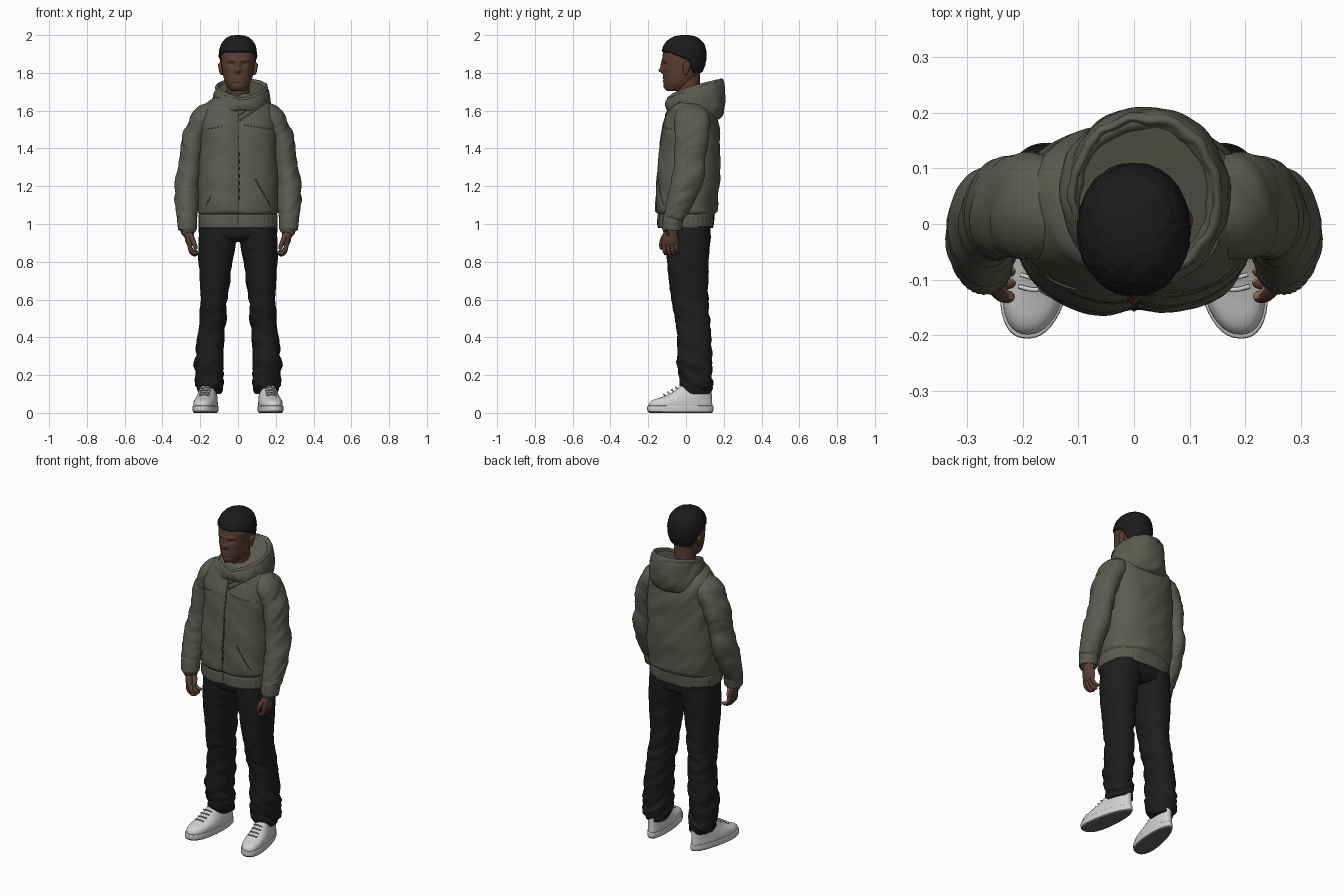
import bpy, bmesh, math
from math import sin, cos, pi, exp
from mathutils import Vector, noise
from mathutils.bvhtree import BVHTree


def material(name, r, g, b):
    m = bpy.data.materials.new(name)
    m.diffuse_color = (r, g, b, 1)
    return m


FABRIC = material("olive grey fabric", .105, .105, .084)
DENIM = material("black denim", .012, .012, .013)
HAIR = material("black hair", .011, .011, .011)
SKIN = material("brown skin", .105, .05, .033)
PALM = material("pink palm", .42, .21, .15)
SHOE = material("white leather", .64, .64, .63)
SOLE = material("grey sole", .12, .12, .12)
ZIP = material("dark zip", .03, .03, .027)


def smooth_path(rows, steps):
    """Catmull-Rom through rows of numbers."""
    rows = [tuple(r) + (0,) * (6 - len(r)) for r in rows]
    out = []
    for i in range(len(rows) - 1):
        a, b, c, d = (rows[max(i - 1, 0)], rows[i], rows[i + 1], rows[min(i + 2, len(rows) - 1)])
        for k in range(steps):
            t = k / steps
            out.append([.5 * (2 * q + (r - p) * t + (2 * p - 5 * q + 4 * r - s) * t * t
                              + (3 * q - p - 3 * r + s) * t ** 3) for p, q, r, s in zip(a, b, c, d)])
    return out + [list(rows[-1])]


def loft(name, rows, mats, seg=48, steps=6, e=2.0, follow=False, deform=None, rule=None, mirror=False):
    """Skin of rounded rings (cx, cy, cz, rx, ry, back lift); follow tilts the rings along the path."""
    rings = smooth_path(rows, steps)
    centres = [Vector(r[:3]) for r in rings]
    bm = bmesh.new()
    grid = []
    for i, r in enumerate(rings):
        t = Vector((0, 0, 1))
        if follow:
            t = (centres[min(i + 1, len(rings) - 1)] - centres[max(i - 1, 0)]).normalized()
        v = (Vector((0, 1, 0)) - t * t.y).normalized()
        u = v.cross(t)
        loop = []
        for j in range(seg):
            a = 2 * pi * j / seg
            c, s = cos(a), sin(a)
            d = (u * math.copysign(abs(c) ** (2 / e), c) * max(r[3], .001)
                 + v * math.copysign(abs(s) ** (2 / e), s) * max(r[4], .001))
            p = centres[i] + d
            p.z += r[5] * ((1 + s) / 2) ** .6
            loop.append(bm.verts.new(deform(p, d.normalized()) if deform else p))
        grid.append(loop)
    for a, b in zip(grid, grid[1:]):
        for j in range(seg):
            k = (j + 1) % seg
            bm.faces.new((a[j], a[k], b[k], b[j]))
    bm.faces.new(grid[0][::-1])
    bm.faces.new(grid[-1])
    bm.normal_update()
    for f in bm.faces:
        f.smooth = len(f.verts) == 4
        if rule:
            f.material_index = rule(f)
    me = bpy.data.meshes.new(name)
    bm.to_mesh(me)
    bm.free()
    for m in mats:
        me.materials.append(m)
    ob = bpy.data.objects.new(name, me)
    bpy.context.collection.objects.link(ob)
    if mirror:
        ob.modifiers.new("mirror", "MIRROR").use_mirror_merge = False
    return ob


def span(z, y0, y1, rx, cx=0, lift=0):
    """Ring at height z reaching from y0 (front) to y1 (back)."""
    return (cx, (y0 + y1) / 2, z, rx, (y1 - y0) / 2, lift)


def folds(amp, f, fz, slant=0):
    """Cloth creases: stretched noise pushing along the ring direction."""
    def move(p, n):
        q = Vector((p.x * f, p.y * f, p.z * fz + (p.x + p.y) * slant))
        return p + n * amp * (noise.noise(q) + .4 * noise.noise(q * 2.1))
    return move


# Hoodie body with ribbed hem and a shallow groove down the front
def body_shape(p, n):
    q = folds(.011 if p.z > 1.06 else .002, 5, 9, 6)(p, n)
    if n.y < 0:
        q.y += .012 * exp(-(p.x / .03) ** 2)
    if p.z < 1.045:
        q += n * .0015 * sin(math.atan2(n.y, n.x) * 48)
    return q


body = loft("hoodie_body", [
    span(.978, -.142, .135, .198), span(.985, -.153, .145, .208), span(1.04, -.153, .15, .209),
    span(1.052, -.15, .15, .206), span(1.075, -.16, .162, .214), span(1.2, -.16, .176, .214),
    span(1.35, -.15, .18, .208), span(1.48, -.137, .178, .207), span(1.56, -.116, .168, .203),
    span(1.62, -.096, .15, .182), span(1.66, -.08, .13, .14), span(1.69, -.05, .1, .08)],
    [FABRIC], seg=144, e=2.4, deform=body_shape)

# Sleeves and cuffs
loft("sleeve", [
    (.11, .03, 1.595, .055, .08), (.175, .032, 1.562, .068, .095), (.222, .032, 1.48, .066, .094),
    (.244, .025, 1.38, .061, .086), (.264, .01, 1.25, .064, .082), (.273, -.022, 1.14, .062, .072),
    (.272, -.05, 1.065, .058, .063), (.271, -.064, 1.035, .053, .057), (.271, -.067, 1.025, .044, .047)],
    [FABRIC], seg=64, steps=8, follow=True, deform=folds(.013, 6, 15, -9), mirror=True)
loft("cuff", [(.271, -.064, 1.04, .045, .048), (.27, -.067, 1.03, .052, .054), (.268, -.074, .985, .05, .052),
              (.267, -.076, .97, .048, .05), (.267, -.076, .968, .038, .04)],
     [FABRIC], seg=96, follow=True, mirror=True,
     deform=lambda p, n: p + n * .001 * sin(math.atan2(n.y, n.x) * 32))

# Hood lying on the shoulders, open at the neck and higher behind
loft("hood", [
    span(1.595, -.08, .13, .12, .005, -.05), span(1.605, -.104, .185, .148, .015, -.045),
    span(1.625, -.112, .206, .153, .02, 0), span(1.645, -.108, .206, .147, .02, .06),
    span(1.658, -.095, .196, .134, .02, .098), span(1.656, -.08, .172, .118, .018, .104),
    span(1.635, -.066, .15, .102, .016, .085), span(1.6, -.055, .11, .08, .01, .06)],
    [FABRIC], seg=96, deform=folds(.009, 9, 12, 8))
# Raised hem along the hood opening
loft("hood_rim", [
    span(1.652, -.101, .2, .138, .02, .092), span(1.664, -.098, .198, .137, .02, .1),
    span(1.668, -.089, .187, .127, .02, .102), span(1.655, -.08, .175, .118, .018, .1)],
    [FABRIC], seg=96, deform=folds(.006, 22, 12, 8))

# Seams and zip laid on the hoodie front by ray casting
tree = BVHTree.FromPolygons([v.co for v in body.data.vertices], [p.vertices for p in body.data.polygons])


def seam(name, ends, mat, radius, mirror=False):
    (x0, z0), (x1, z1) = ends
    cu = bpy.data.curves.new(name, "CURVE")
    cu.dimensions = "3D"
    cu.bevel_depth = radius
    cu.materials.append(mat)
    pts = []
    for k in range(25):
        hit = tree.ray_cast(Vector((x0 + (x1 - x0) * k / 24, -1, z0 + (z1 - z0) * k / 24)), Vector((0, 1, 0)))[0]
        if hit:
            pts.append(hit)
    sp = cu.splines.new("POLY")
    sp.points.add(len(pts) - 1)
    for q, p in zip(sp.points, pts):
        q.co = (*p, 1)
    ob = bpy.data.objects.new(name, cu)
    bpy.context.collection.objects.link(ob)
    if mirror:
        ob.modifiers.new("mirror", "MIRROR")


seam("front_placket", [(0, 1.0), (0, 1.6)], FABRIC, .004)
for k in range(7):
    seam("zip_segment", [(.003, 1.13 + k * .038), (.003, 1.15 + k * .038)], ZIP, .0045)
seam("lapel_edge", [(-.005, 1.54), (.15, 1.645)], FABRIC, .005)
seam("lapel_stitch", [(-.005, 1.57), (.125, 1.65)], FABRIC, .003)
seam("yoke_seam", [(.03, 1.525), (.19, 1.5)], FABRIC, .002, True)
seam("pocket_seam", [(.09, 1.24), (.17, 1.1)], FABRIC, .003, True)

# Trousers: hips and legs with creases gathering at knee and ankle
loft("trouser_hips", [span(.905, -.07, .09, .12), span(.93, -.105, .125, .195), span(.97, -.115, .13, .206),
                      span(1.03, -.115, .13, .2)], [DENIM], seg=64, e=2.4)


def leg_shape(p, n):
    amp = .006 + .011 * exp(-((p.z - .2) / .14) ** 2) + .005 * exp(-((p.z - .55) / .1) ** 2)
    return folds(amp, 7, 24, 10)(p, n)


loft("trouser_leg", [
    span(.1, .0, .125, .05, .15), span(.108, -.012, .136, .062, .15), span(.15, -.03, .14, .073, .152),
    span(.22, -.042, .138, .078, .15), span(.4, -.047, .134, .072, .143), span(.5, -.06, .124, .07, .134),
    span(.62, -.08, .117, .073, .125), span(.8, -.1, .12, .09, .12), span(.9, -.11, .127, .099, .108),
    span(.99, -.112, .13, .1, .104)],
    [DENIM], seg=64, steps=10, e=2.3, deform=leg_shape, mirror=True)


# Shoes: toes turned out, wider at the ball than the heel
def shoe_shape(p, n):
    return Vector((.163 - .14 * p.y + p.x * (1 - 1.1 * (p.y + .03)), p.y, p.z))


loft("shoe_sole", [span(0, -.192, .132, .052), span(.004, -.2, .14, .058), span(.014, -.205, .145, .061),
                   span(.034, -.205, .145, .061), span(.038, -.2, .14, .057)],
     [SHOE, SOLE], e=2.3, deform=shoe_shape, mirror=True,
     rule=lambda f: 1 if f.normal.z < -.3 else 0)
loft("shoe_upper", [span(.03, -.198, .139, .057), span(.05, -.196, .139, .058), span(.068, -.176, .138, .056),
                    span(.085, -.125, .137, .053), span(.105, -.08, .136, .049), span(.13, -.045, .134, .045),
                    span(.143, -.03, .125, .04)],
     [SHOE], e=2.3, deform=shoe_shape, mirror=True)
for k in range(4):  # laces
    y, z = -.112 + k * .021, .092 + k * .0125
    loft("lace", [(.135 - .14 * y, y, z, .004, .004), (.163 - .14 * y, y - .006, z + .006, .004, .004),
                  (.191 - .14 * y, y, z, .004, .004)], [SHOE], seg=8, follow=True, mirror=True)


# Hands, slightly curled, paler on the palm side
def palm_rule(f):
    return 1 if f.normal.dot(Vector((-.8, .6, 0))) > .6 else 0


loft("hand", [(.267, -.074, 1.0, .026, .032), (.264, -.078, .965, .025, .033), (.258, -.082, .935, .026, .042),
              (.254, -.083, .905, .023, .044), (.251, -.083, .885, .015, .038)],
     [SKIN, PALM], seg=32, follow=True, rule=palm_rule, mirror=True)
for k in range(4):
    y, low = -.116 + k * .021, (.006, 0, .003, .014)[k]
    loft("finger", [(.255, y, .905, .011, .011), (.254, y + .001, .875, .012, .0115),
                    (.246, y + .004, .85 + low, .011, .011), (.23, y + .008, .838 + low, .01, .01),
                    (.218, y + .01, .842 + low, .008, .008), (.214, y + .01, .845 + low, .002, .002)],
         [SKIN, PALM], seg=14, steps=4, follow=True, rule=palm_rule, mirror=True)
loft("thumb", [(.254, -.105, .95, .014, .014), (.242, -.122, .92, .014, .014), (.23, -.13, .892, .012, .012),
               (.222, -.13, .87, .009, .009), (.22, -.129, .866, .002, .002)],
     [SKIN, PALM], seg=16, steps=4, follow=True, rule=palm_rule, mirror=True)

# Head with modelled brow, sockets, nose, lips and chin: (x, z, width, height, push)
FEATURES = [(0, 1.835, .011, .026, .012), (0, 1.812, .015, .012, .019), (.03, 1.866, .024, .008, .007),
            (.034, 1.846, .016, .011, -.009), (0, 1.772, .024, .005, .006), (0, 1.757, .022, .005, .006),
            (0, 1.765, .026, .003, -.003), (0, 1.726, .022, .014, .006), (.056, 1.82, .02, .016, .004)]
HEAD = [span(1.703, -.09, -.02, .022), span(1.71, -.106, .0, .04), span(1.735, -.115, .03, .06),
        span(1.775, -.12, .062, .076), span(1.82, -.122, .084, .084), span(1.86, -.125, .096, .089),
        span(1.9, -.123, .099, .091), span(1.94, -.11, .09, .083), span(1.968, -.085, .068, .063),
        span(1.984, -.05, .035, .035), span(1.989, -.015, .005, .006)]


def face_shape(p, n):
    push = sum(d * exp(-((abs(p.x) - x) / w) ** 2 - ((p.z - z) / h) ** 2) for x, z, w, h, d in FEATURES)
    return p + Vector((0, -push if n.y < 0 else 0, 0))


def hair_shape(p, n):
    t = min(max((p.y + .09) / .12, 0), 1)
    line = 1.908 - .05 * t - (.06 * min(max((p.y - .012) / .025, 0), 1))
    out = min(max((p.z - line) / .01, -1), 1) * .01
    bump = .003 * noise.noise(p * 70) if out > 0 else -.004
    up = Vector((0, 0, .011 * max(0, (p.z - 1.93) / .06)))
    return p + n * (out + bump) + up


loft("head", HEAD, [SKIN], seg=112, steps=9, e=2.15, deform=face_shape)
loft("hair", HEAD, [HAIR], seg=112, steps=9, e=2.15, deform=hair_shape)
loft("neck", [(0, .03, 1.58, .07, .07), (0, .022, 1.66, .062, .066), (0, .01, 1.72, .06, .064),
              (0, .008, 1.8, .062, .066)], [SKIN])
loft("ear", [(.084, .0, 1.788, .004, .006), (.088, -.002, 1.797, .009, .012), (.092, .002, 1.825, .011, .019),
             (.094, .006, 1.845, .011, .02), (.09, .005, 1.857, .004, .01)], [SKIN], seg=24, mirror=True)
